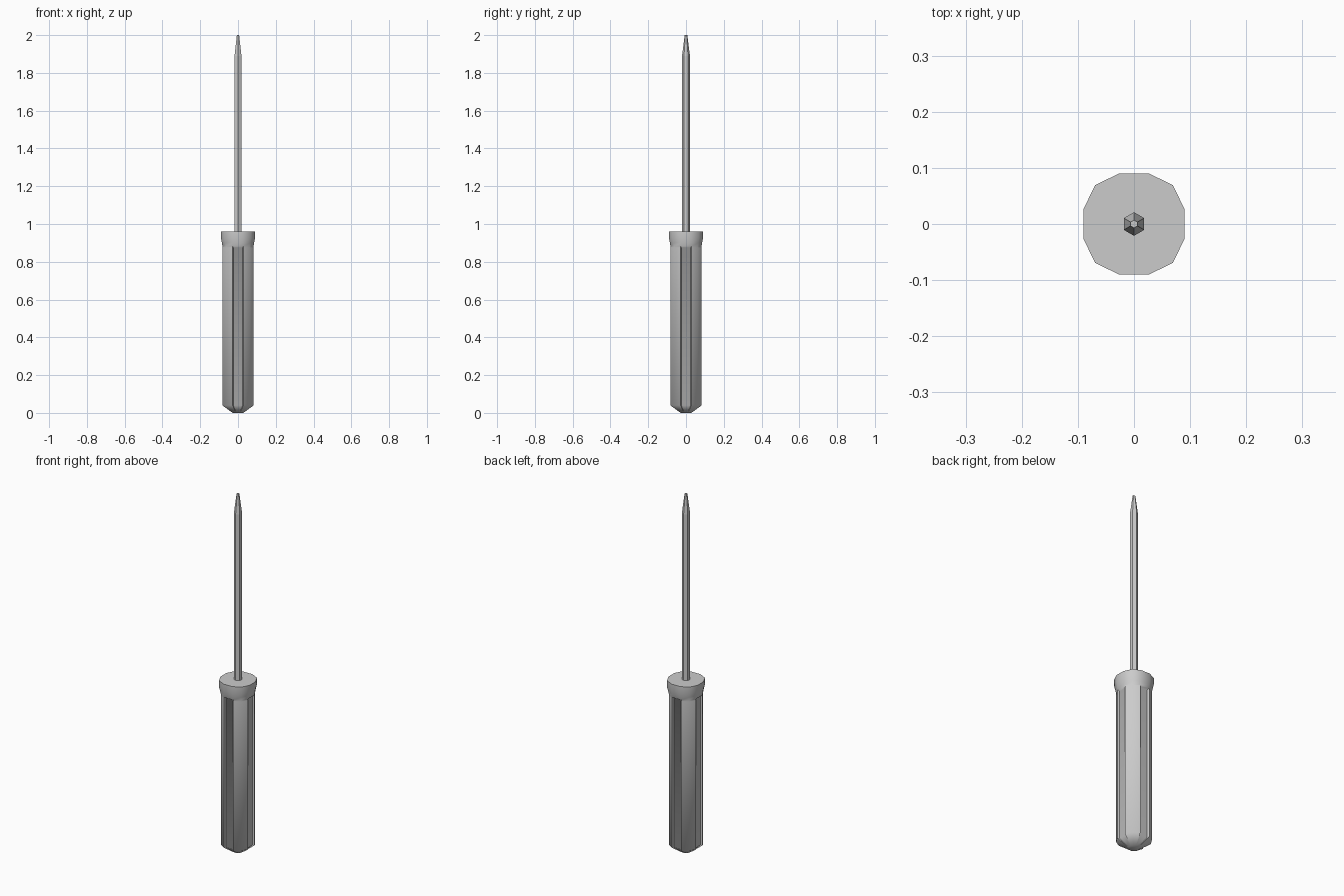
import bpy, bmesh, math

if "Cube" in bpy.data.objects:
    bpy.data.objects.remove(bpy.data.objects["Cube"])


def loft(name, rings, smooth=False):
    """Skin a stack of equal-length rings and cap both ends."""
    bm = bmesh.new()
    rows = [[bm.verts.new(p) for p in ring] for ring in rings]
    n = len(rows[0])
    for a, b in zip(rows, rows[1:]):
        for i in range(n):
            j = (i + 1) % n
            bm.faces.new((a[i], a[j], b[j], b[i]))
    bm.faces.new(rows[0][::-1])
    bm.faces.new(rows[-1])
    bmesh.ops.remove_doubles(bm, verts=bm.verts, dist=0.0003)
    bmesh.ops.recalc_face_normals(bm, faces=bm.faces)
    mesh = bpy.data.meshes.new(name)
    bm.to_mesh(mesh)
    bm.free()
    obj = bpy.data.objects.new(name, mesh)
    bpy.context.collection.objects.link(obj)
    if smooth:
        bpy.ops.object.select_all(action='DESELECT')
        obj.select_set(True)
        bpy.context.view_layer.objects.active = obj
        bpy.ops.object.shade_smooth_by_angle(angle=math.radians(60))
    return obj


def polar(r, deg, z):
    a = math.radians(deg)
    return (r * math.cos(a), r * math.sin(a), z)


def handle_ring(z, r, corner, depth, edge):
    """Twelve-sided section with a flute of given depth on four sides."""
    ring = []
    for q in range(0, 360, 90):
        h = r * math.sin(math.radians(edge))
        w = r * math.cos(math.radians(edge))
        fl = h - depth * 0.3          # flute floor half-width
        a, c, s = math.radians(q), math.cos(math.radians(q)), math.sin(math.radians(q))
        for x, y in ((w, -h), (w - depth, -fl), (w - depth, fl), (w, h)):
            ring.append((x * c - y * s, x * s + y * c, z))
        ring.append(polar(corner, q + 45, z))
    return ring


# Handle: pointed butt, fluted grip, flared collar
# (z, radius, corner radius, flute depth, edge angle)
profile = [
    (0.0, 0.030, 0.030, 0, 19), (0.040, 0.088, 0.088, 0.012, 19),
    (0.875, 0.088, 0.088, 0.012, 19), (0.882, 0.087, 0.088, 0, 19),
    (0.900, 0.089, 0.092, 0, 17), (0.925, 0.094, 0.098, 0, 16),
    (0.960, 0.094, 0.098, 0, 16),
]
loft("handle", [handle_ring(*p) for p in profile], smooth=True)

# Shaft: hexagonal rod tapering to a blunt tip
shaft = [(0.94, 0.021), (1.89, 0.021), (2.0, 0.007)]
loft("shaft", [[polar(r, 30 + 60 * i, z) for i in range(6)] for z, r in shaft])
